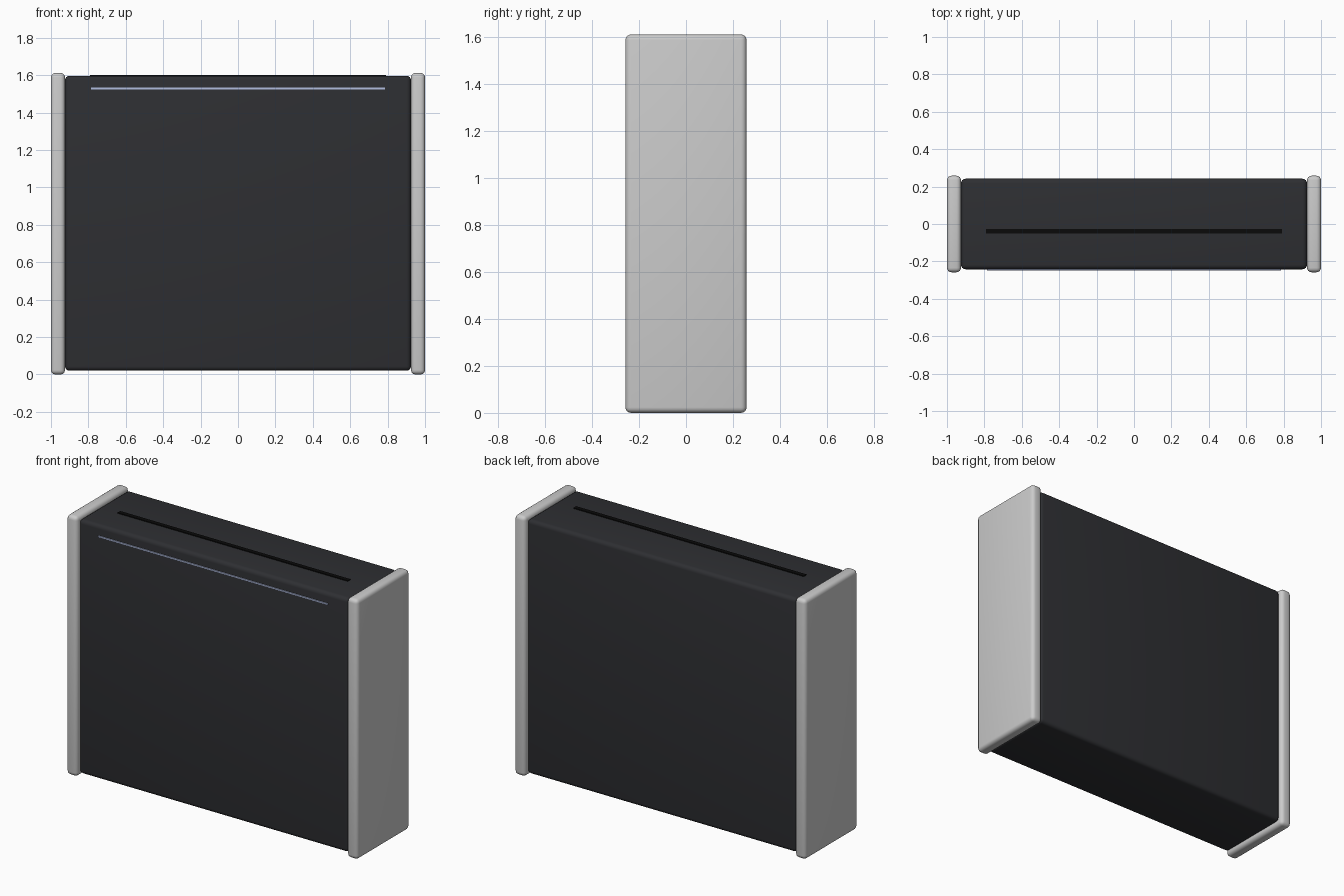
import bpy

if "Cube" in bpy.data.objects:
    bpy.data.objects.remove(bpy.data.objects["Cube"])


def material(name, color):
    m = bpy.data.materials.new(name)
    m.diffuse_color = (*color, 1)
    m.use_nodes = True
    m.node_tree.nodes["Principled BSDF"].inputs["Base Color"].default_value = m.diffuse_color
    return m


def box(name, lo, hi, bevel=0, segments=4, mat=None):
    """Rounded box spanning the corners lo and hi."""
    bpy.ops.mesh.primitive_cube_add(size=1, location=[(a + b) / 2 for a, b in zip(lo, hi)])
    ob = bpy.context.object
    ob.name = name
    ob.scale = [b - a for a, b in zip(lo, hi)]
    bpy.ops.object.transform_apply(location=False, rotation=False, scale=True)
    if bevel:
        mod = ob.modifiers.new("Bevel", 'BEVEL')
        mod.width = bevel
        mod.segments = segments
        bpy.ops.object.modifier_apply(modifier=mod.name)
        bpy.ops.object.shade_smooth_by_angle()
    if mat:
        ob.data.materials.append(mat)
    return ob


dark = material("dark_shell", (0.027, 0.028, 0.032))
black = material("slot_black", (0.003, 0.003, 0.003))
glow = material("light_strip", (0.45, 0.52, 0.75))

# Main housing between the side panels
box("housing", (-0.925, -0.242, 0.02), (0.925, 0.242, 1.597), 0.024, mat=dark)

# Side panels, slightly larger than the housing
for side, x0, x1 in (("left", -1.0, -0.925), ("right", 0.925, 1.0)):
    box(side + "_panel", (x0, -0.258, 0), (x1, 0.258, 1.612), 0.024)

# Long slot on the top
box("top_slot", (-0.79, -0.052, 1.57), (0.79, -0.026, 1.602), mat=black)

# Thin light strip near the top of the front
box("light_strip", (-0.787, -0.249, 1.524), (0.787, -0.235, 1.534), mat=glow)
